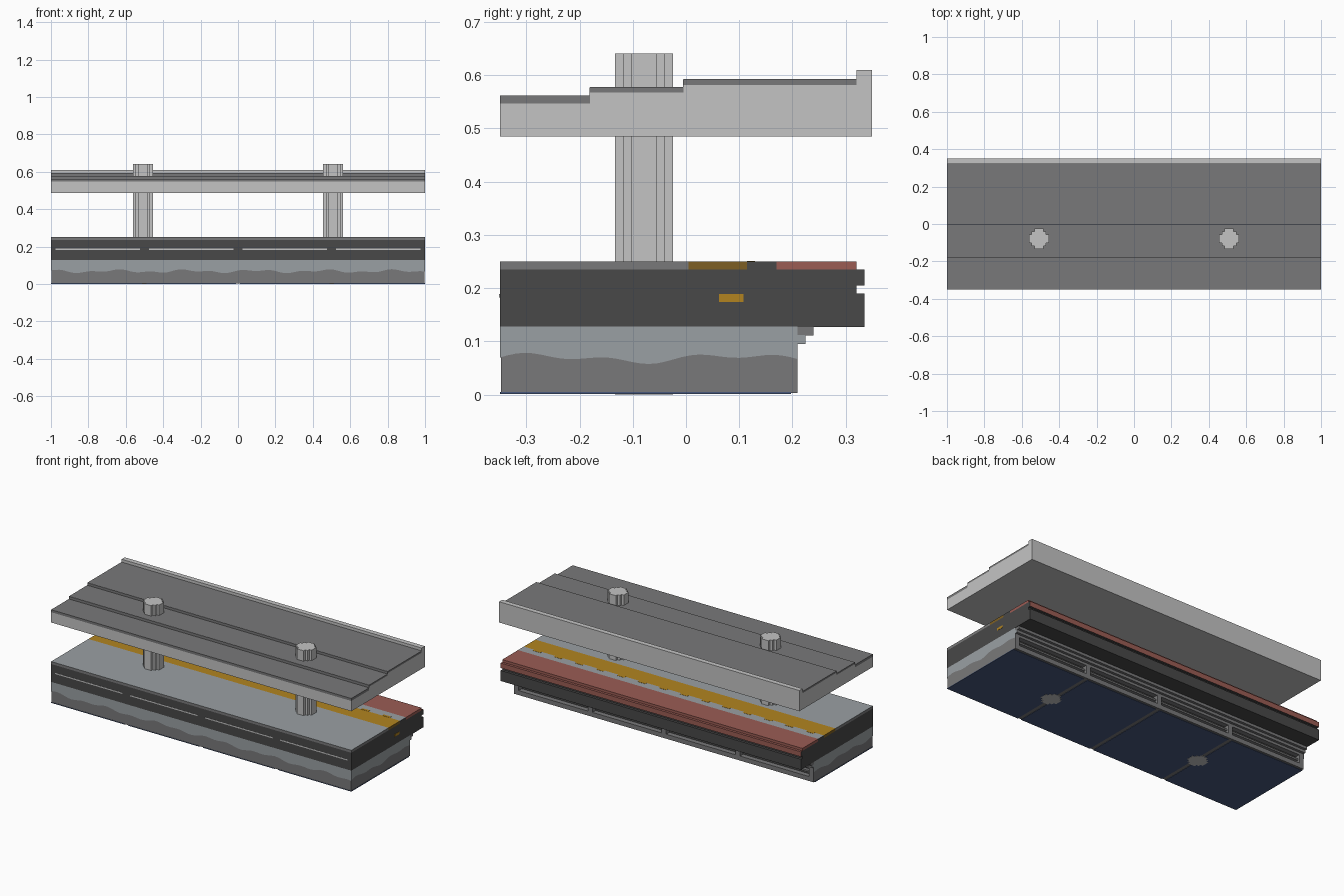
import bpy, bmesh, math

cube = bpy.data.objects.get("Cube")
if cube:
    bpy.data.objects.remove(cube, do_unlink=True)


def material(name, rgb):
    lin = [((c / 255 + 0.055) / 1.055) ** 2.4 for c in rgb] + [1.0]
    m = bpy.data.materials.new(name)
    m.diffuse_color = lin
    m.use_nodes = True
    bsdf = next(n for n in m.node_tree.nodes if n.type == 'BSDF_PRINCIPLED')
    bsdf.inputs["Base Color"].default_value = lin
    bsdf.inputs["Roughness"].default_value = 0.9
    return m


LIGHT = material("light concrete", (196, 196, 196))
MID = material("mid grey", (121, 121, 122))
BLUE = material("blue grey", (154, 160, 164))
DARK = material("charcoal", (72, 72, 72))
RED = material("brick red", (155, 92, 84))
ORANGE = material("warning orange", (178, 132, 32))
BROWN = material("dull orange", (125, 95, 36))
NAVY = material("navy", (72, 89, 125))


def finish(name, bm, mats):
    me = bpy.data.meshes.new(name)
    bm.normal_update()
    bm.to_mesh(me)
    bm.free()
    for m in mats:
        me.materials.append(m)
    ob = bpy.data.objects.new(name, me)
    bpy.context.collection.objects.link(ob)
    return ob


def extrude_x(name, pts, x0, x1, cap, edges=None):
    """Sweep a counter-clockwise (y, z) profile along x; edges = material per edge."""
    edges = edges or [cap] * len(pts)
    mats = list(dict.fromkeys([cap] + edges))
    bm = bmesh.new()
    a = [bm.verts.new((x0, y, z)) for y, z in pts]
    b = [bm.verts.new((x1, y, z)) for y, z in pts]
    bm.faces.new(a[::-1])
    bm.faces.new(b)
    n = len(pts)
    for i in range(n):
        j = (i + 1) % n
        f = bm.faces.new((a[i], a[j], b[j], b[i]))
        f.material_index = mats.index(edges[i])
    return finish(name, bm, mats)


def box(name, x, y, z, cap, edges=None):
    """Box; edges order is bottom, back, top, front."""
    pts = [(y[0], z[0]), (y[1], z[0]), (y[1], z[1]), (y[0], z[1])]
    return extrude_x(name, pts, x[0], x[1], cap, edges)


def wavy_skin(name, place, t0, t1, n, mat):
    """Thin coat of paint whose lower edge follows a rolling line."""
    bm = bmesh.new()
    rows = []
    for i in range(n + 1):
        t = t0 + (t1 - t0) * i / n
        z = 0.068 + 0.006 * math.sin(17 * t) + 0.005 * math.sin(39 * t + 1)
        rows.append((bm.verts.new(place(t, z)), bm.verts.new(place(t, 0.1275))))
    for (a, b), (c, d) in zip(rows, rows[1:]):
        bm.faces.new((a, c, d, b))
    return finish(name, bm, [mat])


FULL = (-1, 1)
IN = (-0.998, 0.998)

# Base block with a dark recessed back wall
box("base_block", IN, (-0.348, 0.18), (0.003, 0.128), MID, [MID, DARK, MID, MID])
box("base_back_ledge", IN, (0.18, 0.21), (0.003, 0.03), MID)
box("base_back_rail", IN, (0.18, 0.20), (0.05, 0.06), MID)
box("base_back_beam", IN, (0.18, 0.21), (0.08, 0.096), MID)
box("base_lower_step", IN, (0.18, 0.225), (0.095, 0.112), BLUE, [MID, MID, MID, MID])
box("base_upper_step", IN, (0.18, 0.24), (0.111, 0.128), MID)
for i in range(5):
    x = -0.983 + i * 0.4915
    box("base_back_post", (x - 0.015, x + 0.015), (0.18, 0.21), (0.003, 0.1), MID)

# Wavy upper coat on front and ends
wavy_skin("base_front_coat", lambda t, z: (t, -0.35, z), -1, 1, 90, BLUE)
wavy_skin("base_left_coat", lambda t, z: (1.0, t, z), -0.35, 0.21, 36, BLUE)
wavy_skin("base_right_coat", lambda t, z: (-1.0, -t, z), -0.21, 0.35, 36, BLUE)

# Underside panels separated by narrow strips
for i in range(4):
    x = -1 + i * 0.5
    lo = x + (0.012 if i else 0)
    hi = x + 0.5 - (0.012 if i < 3 else 0)
    box("underside_panel", (lo, hi), (-0.35, 0.197), (0.001, 0.005), NAVY)

# Platform slab with grooved back edge
slab = [(-0.35, 0.127), (0.335, 0.127), (0.335, 0.19), (0.32, 0.19), (0.32, 0.205),
        (0.335, 0.205), (0.335, 0.235), (-0.35, 0.235)]
extrude_x("platform_slab", slab, -1, 1, DARK,
          [DARK, DARK, DARK, DARK, DARK, RED, RED, DARK])

# Platform paving strips
Z = (0.235, 0.25)
box("paving_main", FULL, (-0.35, 0.005), Z, MID, [MID, MID, BLUE, MID])
box("warning_strip", FULL, (0.005, 0.115), Z, BROWN, [ORANGE] * 4)
box("paving_gap", FULL, (0.115, 0.17), Z, DARK, [DARK, DARK, BLUE, DARK])
box("edge_strip", FULL, (0.17, 0.32), Z, RED)
for i in range(14):
    x = -0.94 + i * 0.14
    box("warning_chip", (x, x + 0.05), (0.115, 0.13), (0.249, 0.251), ORANGE)

# Dashed line along the slab front and a marker on its left end
for i in range(4):
    x = -1 + i * 0.5
    box("front_dash", (x + 0.025, x + 0.475), (-0.351, -0.345), (0.182, 0.189), LIGHT)
box("end_marker", (0.996, 1.001), (0.062, 0.108), (0.174, 0.189), ORANGE)

# Stepped round pillars
u = 0.0155
quarter = [(3.5, 1.5), (2.5, 1.5), (2.5, 2.5), (1.5, 2.5), (1.5, 3.5)]
ring = []
for k in range(4):
    c, s = round(math.cos(k * math.pi / 2)), round(math.sin(k * math.pi / 2))
    ring += [(px * c - py * s, px * s + py * c) for px, py in quarter]
for side in (-1, 1):
    bm = bmesh.new()
    base = [bm.verts.new((side * 0.508 + px * u, -0.079 + py * u, 0)) for px, py in ring]
    f = bm.faces.new(base)
    top = bmesh.ops.extrude_face_region(bm, geom=[f])
    verts = [g for g in top["geom"] if isinstance(g, bmesh.types.BMVert)]
    bmesh.ops.translate(bm, verts=verts, vec=(0, 0, 0.641))
    bmesh.ops.recalc_face_normals(bm, faces=bm.faces)
    finish("left_pillar" if side > 0 else "right_pillar", bm, [LIGHT])

# Canopy: light body with back lip, three stepped roofing layers on top
canopy = [(-0.35, 0.485), (0.35, 0.485), (0.35, 0.61), (0.32, 0.61), (0.32, 0.582),
          (-0.005, 0.582), (-0.005, 0.568), (-0.18, 0.568), (-0.18, 0.547), (-0.35, 0.547)]
extrude_x("canopy_body", canopy, -1, 1, LIGHT)
box("roofing_front", FULL, (-0.35, -0.18), (0.547, 0.562), MID)
box("roofing_middle", FULL, (-0.18, -0.005), (0.568, 0.578), MID, [MID] * 4)
box("roofing_back", FULL, (-0.005, 0.32), (0.582, 0.593), MID)
box("roofing_middle_riser", FULL, (-0.181, -0.178), (0.56, 0.577), MID)
box("roofing_back_riser", FULL, (-0.006, -0.003), (0.576, 0.592), MID)
